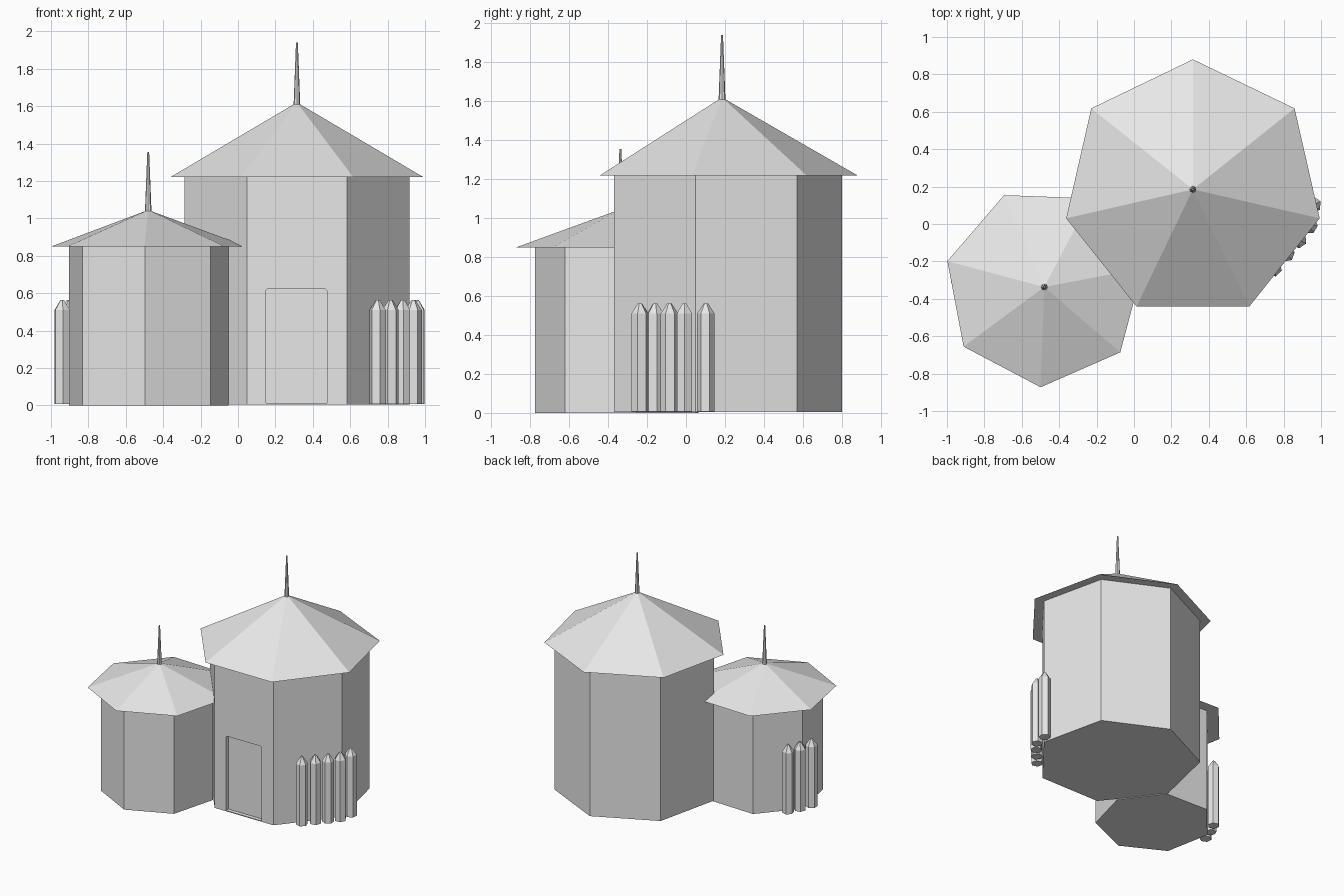
import bpy, bmesh
from math import cos, sin, radians, tau

if "Cube" in bpy.data.objects:
    bpy.data.objects.remove(bpy.data.objects["Cube"], do_unlink=True)

grey = bpy.data.materials.new("plain_grey")
grey.use_nodes = True
colour = (0.8, 0.8, 0.8, 1)
grey.diffuse_color = colour
grey.node_tree.nodes["Principled BSDF"].inputs["Base Color"].default_value = colour


def add_object(name, bm):
    bmesh.ops.recalc_face_normals(bm, faces=bm.faces)
    mesh = bpy.data.meshes.new(name)
    bm.to_mesh(mesh)
    bm.free()
    mesh.materials.append(grey)
    obj = bpy.data.objects.new(name, mesh)
    bpy.context.collection.objects.link(obj)
    return obj


def turned(name, centre, sides, turn, profile):
    """Stack of polygon rings given as (radius, height); radius 0 makes a point."""
    bm = bmesh.new()
    rings = []
    for r, z in profile:
        angles = [radians(turn) + tau * i / sides for i in range(sides if r else 1)]
        rings.append([bm.verts.new((centre[0] + r * cos(a), centre[1] + r * sin(a), z))
                      for a in angles])
    for low, high in zip(rings, rings[1:]):
        for i in range(sides):
            j = (i + 1) % sides
            if len(high) == 1:
                bm.faces.new((low[i], low[j], high[0]))
            else:
                bm.faces.new((low[i], low[j], high[j], high[i]))
    bm.faces.new(rings[0][::-1])
    if len(rings[-1]) > 1:
        bm.faces.new(rings[-1])
    return add_object(name, bm)


def tower(name, centre, turn, wall, roof, base, eave, peak, tip):
    walls = turned(name + "_walls", centre, 7, turn, [(wall, base), (wall, eave)])
    turned(name + "_roof", centre, 7, turn, [(roof, eave), (0, peak)])
    turned(name + "_spire", centre, 8, turn, [(0.018, peak - 0.02), (0.005, tip)])
    return walls


# Two seven-sided towers
big_walls = tower("big_tower", (0.315, 0.185), 90, 0.617, 0.695, 0.005, 1.22, 1.62, 1.94)
tower("small_tower", (-0.48, -0.337), -92.1, 0.438, 0.536, 0, 0.85, 1.045, 1.355)

# Shallow doorway cut into the front wall, with clipped top corners
bm = bmesh.new()
outline = [(0.15, 0.012), (0.475, 0.012), (0.475, 0.615),
           (0.465, 0.625), (0.16, 0.625), (0.15, 0.615)]
face = bm.faces.new([bm.verts.new((x, -0.5, z)) for x, z in outline])
pushed = bmesh.ops.extrude_face_region(bm, geom=[face])["geom"]
bmesh.ops.translate(bm, vec=(0, 0.16, 0),
                    verts=[v for v in pushed if isinstance(v, bmesh.types.BMVert)])
cutter = add_object("doorway_cutter", bm)
cutter.hide_render = True
cutter.hide_set(True)
cut = big_walls.modifiers.new("doorway", "BOOLEAN")
cut.operation = "DIFFERENCE"
cut.solver = "EXACT"
cut.object = cutter

# Pointed fence posts beside each tower
fences = {
    "right_fence": [(0.747, -0.237), (0.815, -0.158), (0.88, -0.085),
                    (0.938, -0.008), (0.957, 0.102)],
    "left_fence": [(-0.86, -0.10), (-0.905, -0.19), (-0.94, -0.29)],
}
for fence, spots in fences.items():
    for n, spot in enumerate(spots, 1):
        turned(f"{fence}_post_{n}", spot, 6, 20 + 25 * n,
               [(0.045, 0.008), (0.045, 0.51), (0.011, 0.563)])
